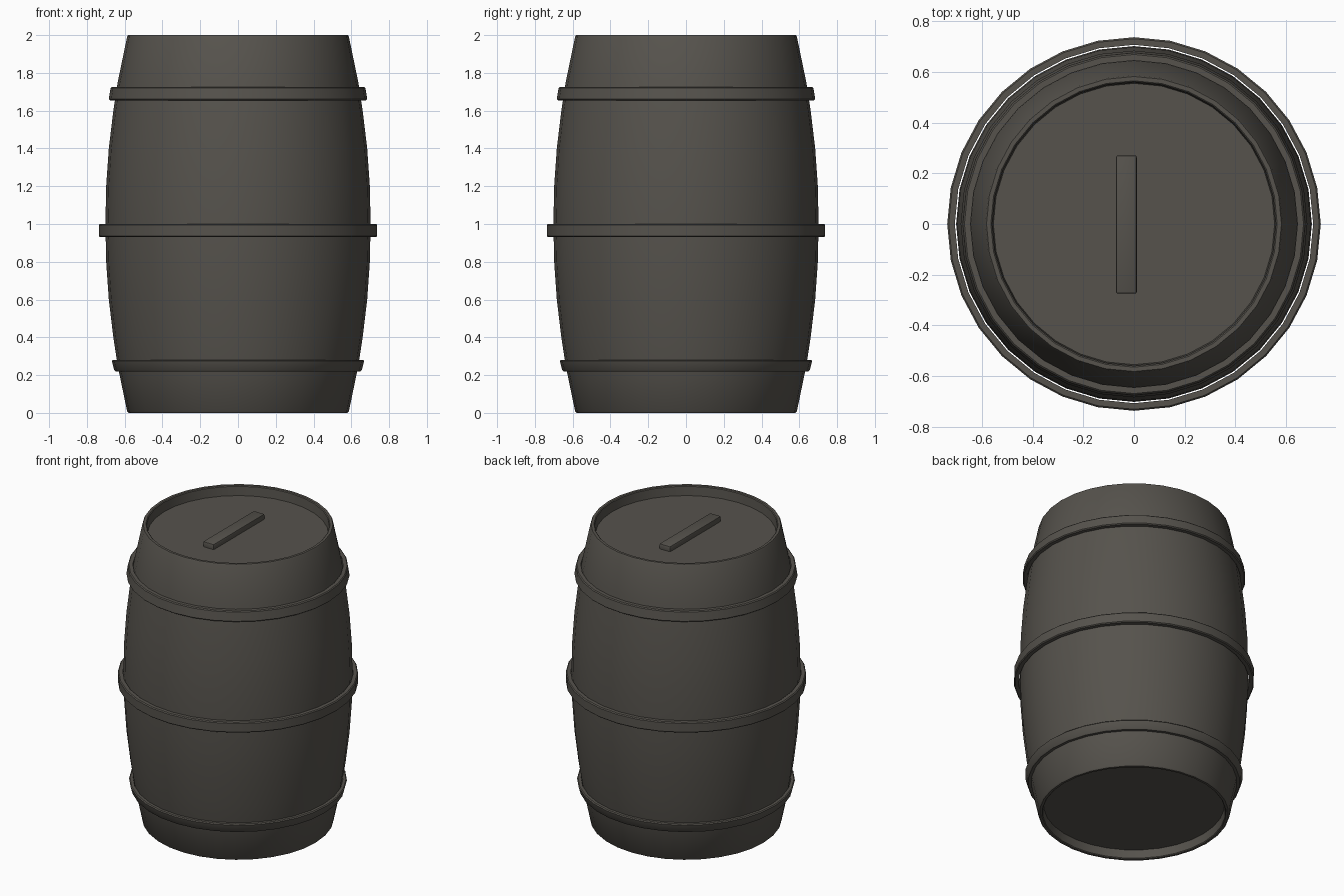
import bpy, bmesh, math

if "Cube" in bpy.data.objects:
    bpy.data.objects.remove(bpy.data.objects["Cube"])

SIDES = 32

mat = bpy.data.materials.new("dark grey brown")
mat.diffuse_color = (0.092, 0.085, 0.073, 1)
mat.use_nodes = True
mat.node_tree.nodes["Principled BSDF"].inputs["Base Color"].default_value = mat.diffuse_color


def finish(name, bm, smooth_angle=35):
    bmesh.ops.recalc_face_normals(bm, faces=bm.faces)
    me = bpy.data.meshes.new(name)
    bm.to_mesh(me)
    bm.free()
    ob = bpy.data.objects.new(name, me)
    bpy.context.collection.objects.link(ob)
    me.materials.append(mat)
    bpy.ops.object.select_all(action='DESELECT')
    ob.select_set(True)
    bpy.context.view_layer.objects.active = ob
    bpy.ops.object.shade_smooth_by_angle(angle=math.radians(smooth_angle))
    return ob


def lathe(name, profile, closed=False):
    """Revolve (radius, z) points; open profiles get flat end caps."""
    bm = bmesh.new()
    rings = []
    for r, z in profile:
        rings.append([bm.verts.new((r * math.cos(2 * math.pi * i / SIDES),
                                    r * math.sin(2 * math.pi * i / SIDES), z))
                      for i in range(SIDES)])
    pairs = list(zip(rings, rings[1:]))
    if closed:
        pairs.append((rings[-1], rings[0]))
    else:
        bm.faces.new(rings[0])
        bm.faces.new(rings[-1])
    for a, b in pairs:
        for i in range(SIDES):
            j = (i + 1) % SIDES
            bm.faces.new((a[i], a[j], b[j], b[i]))
    return finish(name, bm)


# Bulging body with recessed bottom and lid
lathe("barrel_body", [
    (0.555, 0.06), (0.56, 0.005), (0.565, 0.0), (0.58, 0.0), (0.587, 0.008),
    (0.637, 0.25), (0.66, 0.40), (0.684, 0.60), (0.698, 0.80), (0.702, 1.0),
    (0.698, 1.20), (0.684, 1.40), (0.66, 1.60), (0.637, 1.75),
    (0.587, 1.992), (0.582, 2.0), (0.565, 2.0), (0.56, 1.995), (0.555, 1.935)])


# Hoops: slightly bevelled bands leaning with the staves
def hoop(name, z0, z1, r0, r1, t=0.03, b=0.006):
    lathe(name, [(r0 - t, z0), (r0 - b, z0), (r0, z0 + b), (r1, z1 - b),
                 (r1 - b, z1), (r1 - t, z1)], closed=True)


hoop("lower_hoop", 0.22, 0.28, 0.655, 0.668, 0.025)
hoop("middle_hoop", 0.93, 1.0, 0.737, 0.737)
hoop("upper_hoop", 1.655, 1.725, 0.684, 0.675)

# Bar across the lid
bm = bmesh.new()
bmesh.ops.create_cube(bm, size=1)
for v in bm.verts:
    v.co = (v.co.x * 0.082 - 0.03, v.co.y * 0.546 - 0.002, v.co.z * 0.05 + 1.945)
bmesh.ops.bevel(bm, geom=bm.edges[:], offset=0.008, segments=2,
                affect='EDGES', profile=0.5)
finish("lid_bar", bm)
